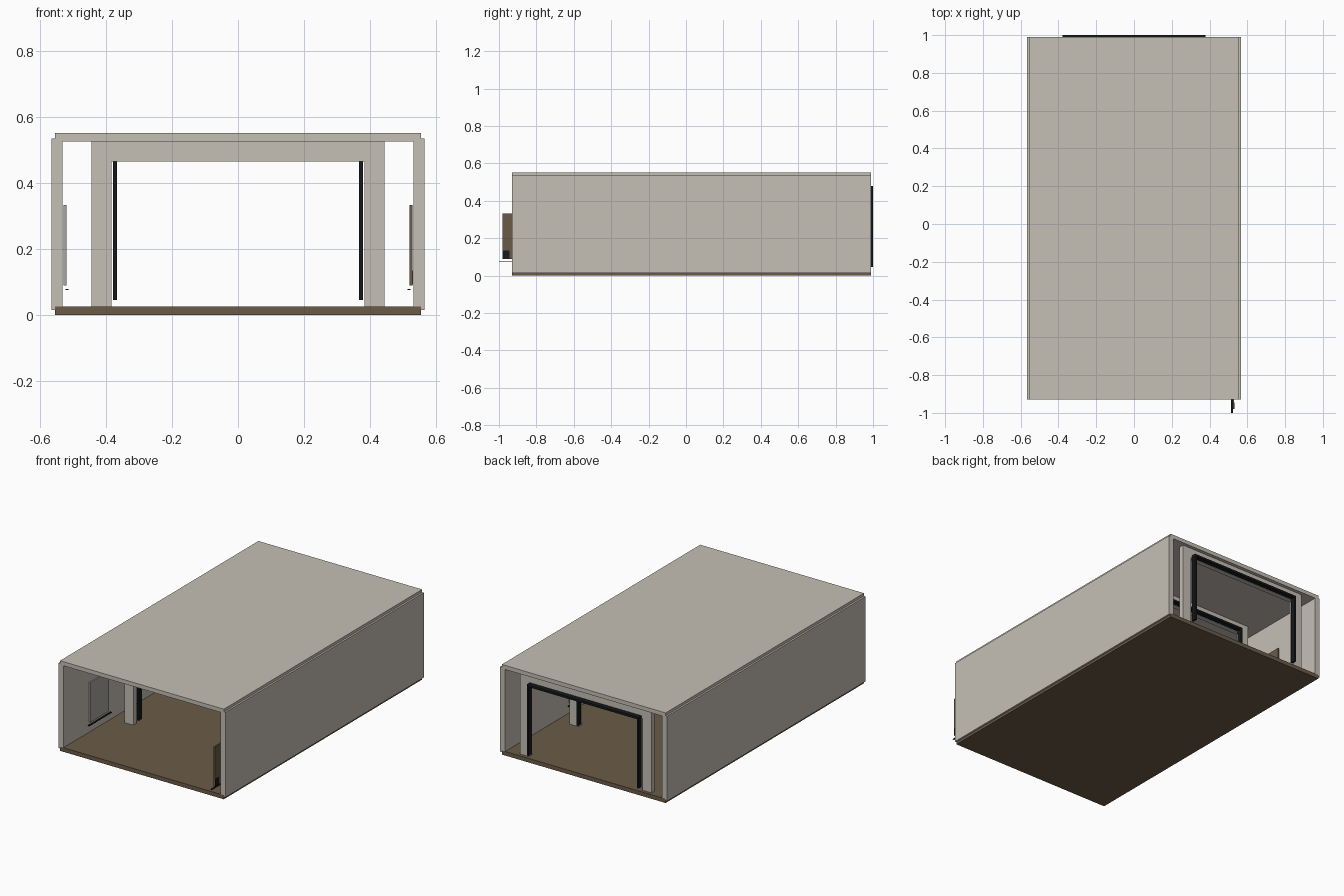
import bpy

if "Cube" in bpy.data.objects:
    bpy.data.objects.remove(bpy.data.objects["Cube"])


def material(name, rgb):
    m = bpy.data.materials.new(name)
    m.diffuse_color = (*rgb, 1)
    m.use_nodes = True
    m.node_tree.nodes["Principled BSDF"].inputs["Base Color"].default_value = m.diffuse_color
    return m


PLASTER = material("pale plaster", (0.56, 0.52, 0.46))
BROWN = material("brown wood", (0.145, 0.105, 0.065))
BLACK = material("black trim", (0.008, 0.009, 0.01))
GREY = material("panel grey", (0.40, 0.38, 0.35))


def boxes(name, mat, spans):
    """One object made of boxes, each given as (x0, x1, y0, y1, z0, z1)."""
    verts, faces = [], []
    for x0, x1, y0, y1, z0, z1 in spans:
        b = len(verts)
        verts += [(x, y, z) for z in (z0, z1)
                  for x, y in ((x0, y0), (x1, y0), (x1, y1), (x0, y1))]
        faces += [(b + 3, b + 2, b + 1, b), (b + 4, b + 5, b + 6, b + 7)]
        for i in range(4):
            j = (i + 1) % 4
            faces.append((b + i, b + j, b + j + 4, b + i + 4))
    me = bpy.data.meshes.new(name)
    me.from_pydata(verts, [], faces)
    me.materials.append(mat)
    ob = bpy.data.objects.new(name, me)
    bpy.context.collection.objects.link(ob)
    return ob


def sided(side, inner, outer):
    """X span on the left (-1) or right (+1) side."""
    return tuple(sorted((side * inner, side * outer)))


FRONT, BACK, SEAM = -0.93, 0.99, 0.083

# Shell: two floor slabs, side walls, roof
boxes("floor_front", BROWN, [(-0.555, 0.555, FRONT, SEAM, 0, 0.025)])
boxes("floor_back", BROWN, [(-0.555, 0.555, SEAM, BACK, 0, 0.025)])
boxes("roof", PLASTER, [(-0.555, 0.555, FRONT, BACK, 0.527, 0.552)])
for side, label in ((-1, "left"), (1, "right")):
    boxes(label + "_wall", PLASTER,
          [(*sided(side, 0.532, 0.566), FRONT, BACK, 0.015, 0.535)])


# Portal frames across the corridor, each with a black trim on its back face
def portal(name, mat, inner, outer, y0, y1, z0, z_in, z_out):
    boxes(name, mat, [(*sided(s, inner, outer), y0, y1, z0, z_in) for s in (-1, 1)]
          + [(-outer, outer, y0, y1, z_in, z_out)])


for i, y in enumerate((-0.435, 0.02, 0.49, 0.97)):
    portal(f"portal_frame_{i}", PLASTER, 0.384, 0.445, y - 0.03, y, 0.025, 0.465, 0.526)
    portal(f"portal_trim_{i}", BLACK, 0.367, 0.379, y, y + 0.03, 0.045, 0.467, 0.48)

# Wall panels alternating right and left, each above a slim black ledge
for i in range(6):
    y = -0.89 + 0.294 * i
    side = 1 if i % 2 == 0 else -1
    mat = GREY if i == 1 else BROWN
    boxes(f"wall_panel_{i}", mat,
          [(*sided(side, 0.521, 0.53), y - 0.09, y + 0.09, 0.09, 0.333)])
    boxes(f"panel_ledge_{i}", BLACK,
          [(*sided(side, 0.514, 0.524), y - 0.11, y + 0.11, 0.075, 0.079)])

# Dark patch on the back of the projecting panel
boxes("panel_patch", BLACK, [(0.529, 0.5315, -0.979, -0.945, 0.092, 0.135)])
